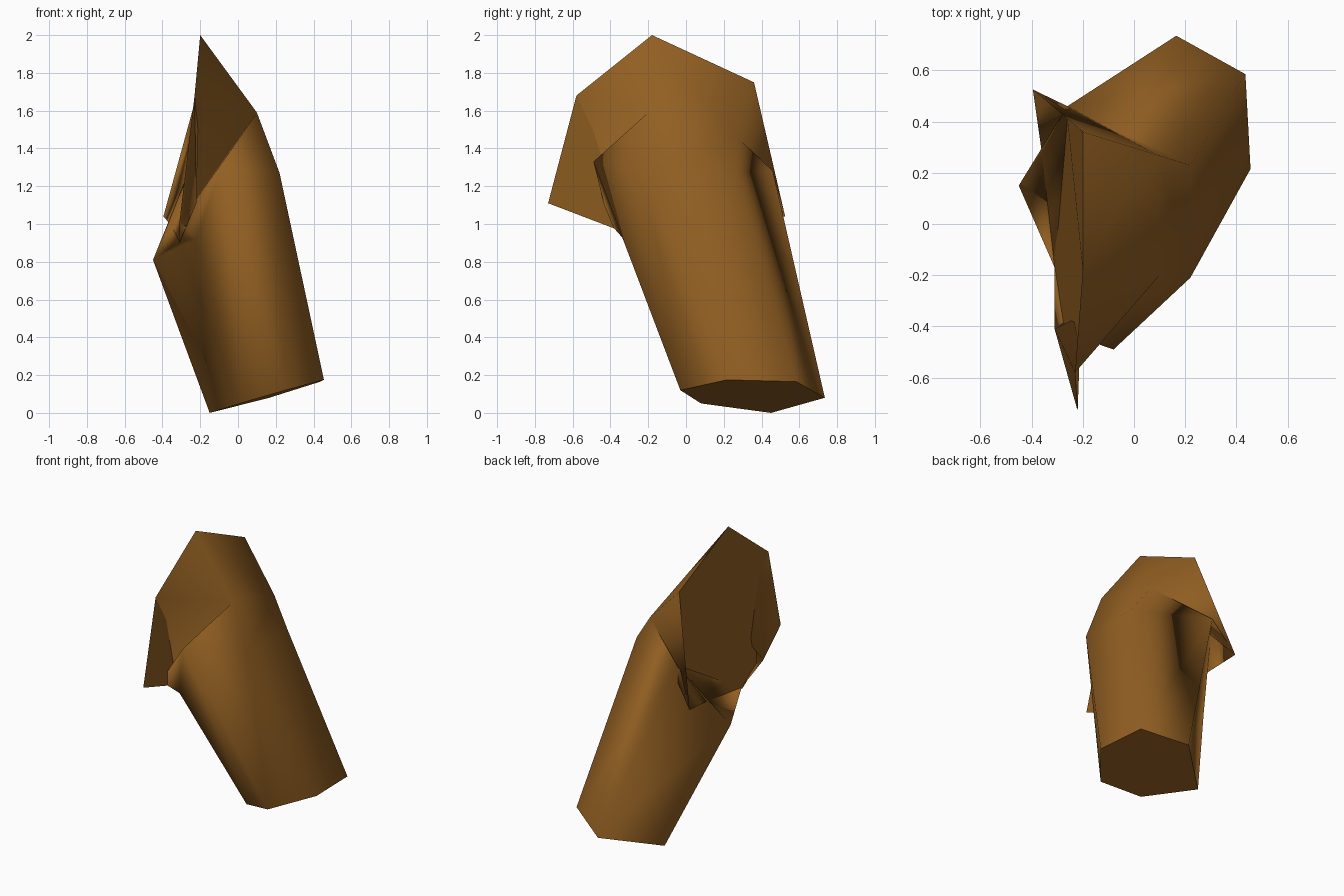
import bpy, bmesh

if "Cube" in bpy.data.objects:
    bpy.data.objects.remove(bpy.data.objects["Cube"])

bark = bpy.data.materials.new("brown_wood")
bark.diffuse_color = (0.285, 0.114, 0.016, 1.0)
bark.use_nodes = True
bark.node_tree.nodes["Principled BSDF"].inputs["Base Color"].default_value = bark.diffuse_color

# Six-sided cross-sections, from the foot through the folded elbow to the cut end
rings = [
    [(.165, .735, .08), (.435, .585, .165), (.455, .215, .175),
     (.25, -.03, .12), (.01, .08, .05), (-.15, .45, 0)],          # foot
    [(-.26, .46, 1.28), (.22, .23, 1.27), (.22, -.21, 1.27),
     (-.08, -.49, 1.33), (-.22, -.33, .92), (-.45, .15, .81)],    # elbow start
    [(-.395, .525, 1.04), (.09, .27, 1.46), (.10, -.20, 1.59),
     (-.31, -.41, 1.01), (-.31, -.17, .91), (-.36, .28, 1.0)],    # elbow end
    [(-.26, .41, 1.26), (-.2, .36, 1.75), (-.2, -.18, 2.0),
     (-.23, -.58, 1.68), (-.22, -.73, 1.11), (-.31, -.18, .90)],  # cut end
]

bm = bmesh.new()
loops = [[bm.verts.new(p) for p in ring] for ring in rings]

# Smooth sides bridging neighbouring sections; the diagonal follows the folds
for band, (low, high) in enumerate(zip(loops, loops[1:])):
    for i in range(6):
        j = (i + 1) % 6
        if band == 2 or (band == 1 and i == 0):
            tris = ((low[j], low[i], high[j]), (low[i], high[i], high[j]))
        else:
            tris = ((low[j], low[i], high[i]), (low[j], high[i], high[j]))
        for tri in tris:
            bm.faces.new(tri).smooth = True

# Flat end caps
for cap in (loops[0], loops[-1][::-1]):
    bm.faces.new(cap).smooth = False
    for a, b in zip(cap, cap[1:] + cap[:1]):
        bm.edges.get((a, b)).smooth = False

mesh = bpy.data.meshes.new("bent_log")
bm.to_mesh(mesh)
bm.free()
mesh.materials.append(bark)
bpy.context.collection.objects.link(bpy.data.objects.new("bent_log", mesh))
